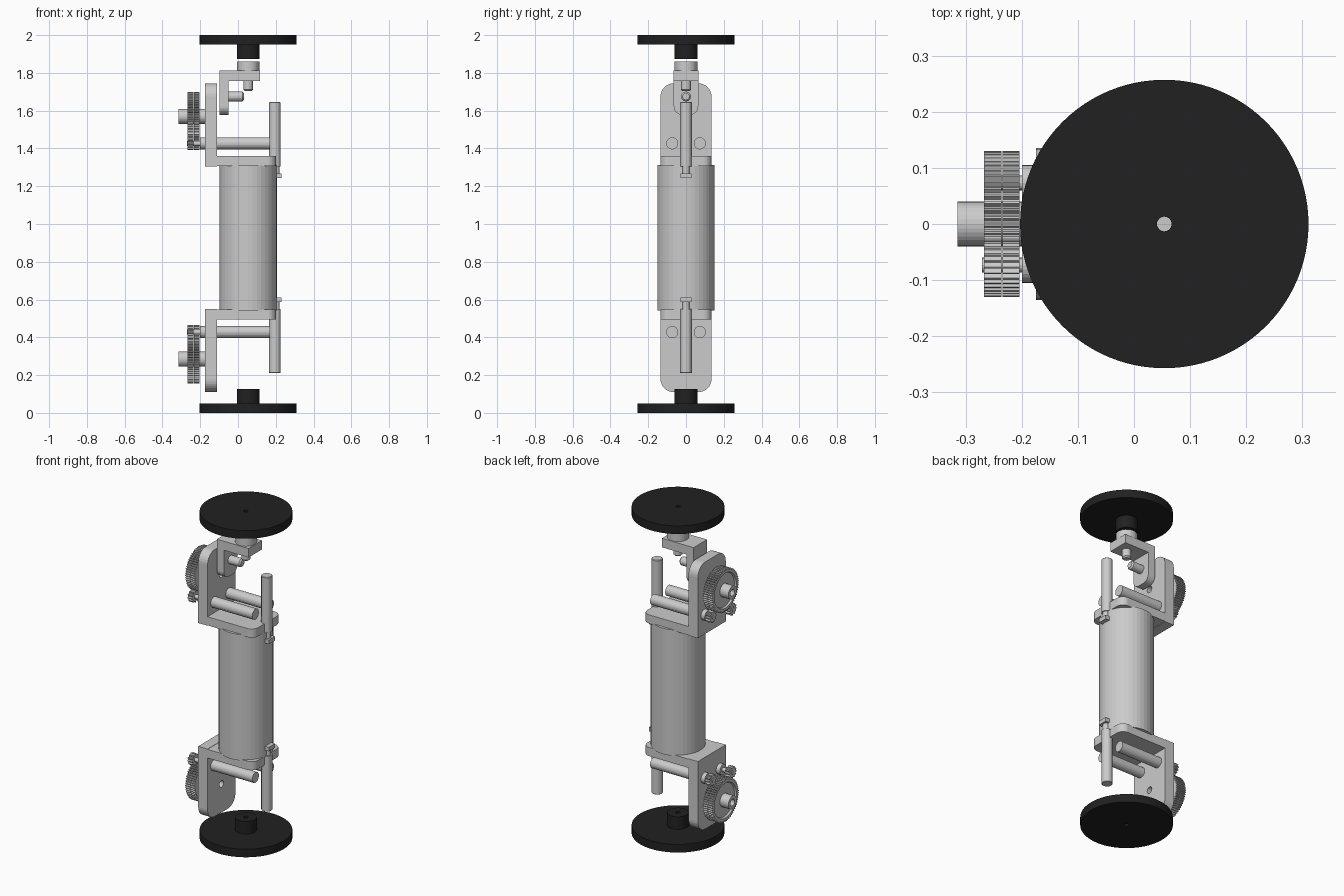
import bpy, bmesh, math
from mathutils import Vector

if "Cube" in bpy.data.objects:
    bpy.data.objects.remove(bpy.data.objects["Cube"])

MID = 0.9275      # mirror plane between upper and lower drive units
CX = 0.054        # axis of body and discs


def finish(name, bm, mat=None, smooth=False):
    bmesh.ops.remove_doubles(bm, verts=bm.verts, dist=1e-5)
    bmesh.ops.recalc_face_normals(bm, faces=bm.faces)
    me = bpy.data.meshes.new(name)
    bm.to_mesh(me)
    bm.free()
    ob = bpy.data.objects.new(name, me)
    bpy.context.collection.objects.link(ob)
    if mat:
        me.materials.append(mat)
    if smooth:
        bpy.ops.object.select_all(action='DESELECT')
        ob.select_set(True)
        bpy.context.view_layer.objects.active = ob
        bpy.ops.object.shade_smooth_by_angle(angle=math.radians(30))
    return ob


def turned(name, prof, loc, axis='Z', segs=32, depth=0, mat=None, smooth=False):
    """Closed (radius, height, toothed) profile revolved about an axis."""
    bm = bmesh.new()
    rings = []
    for p in prof:
        r, h, toothed = (*p, False)[:3]
        ring = []
        for i in range(segs):
            a = 2 * math.pi * i / segs
            q = r - (depth if toothed and i % 4 > 1 else 0)
            c, s = q * math.cos(a), q * math.sin(a)
            co = (c, s, h) if axis == 'Z' else (h, c, s)
            ring.append(bm.verts.new(Vector(co) + Vector(loc)))
        rings.append(ring)
    for k in range(len(rings)):
        a, b = rings[k - 1], rings[k]
        if prof[k - 1][0] == 0 and prof[k][0] == 0:
            continue
        for i in range(segs):
            j = (i + 1) % segs
            if prof[k - 1][0] == 0:
                bm.faces.new((a[0], b[i], b[j])) if i == 0 else bm.faces.new((a[i], b[i], b[j]))
            elif prof[k][0] == 0:
                bm.faces.new((a[i], a[j], b[i]))
            else:
                bm.faces.new((a[i], a[j], b[j], b[i]))
    return finish(name, bm, mat, smooth)


def rod(name, r, h0, h1, loc, axis='Z', segs=32, cham=0.0, smooth=False):
    """Plain cylinder from h0 to h1, optional chamfer at the h1 end."""
    prof = [(0, h0), (r, h0)]
    if cham:
        prof += [(r, h1 - math.copysign(cham, h1 - h0)), (r - cham, h1), (0, h1)]
    else:
        prof += [(r, h1), (0, h1)]
    return turned(name, prof, loc, axis, segs, smooth=smooth)


def tongue(half, start, end, r, n=8):
    """Strip outline (across, along) with both corners rounded at the far end."""
    d = math.copysign(1, end - start)
    pts = [(half, start)]
    for sx in (1, -1):
        for i in range(n + 1):
            a = math.pi / 2 * (i / n if sx == 1 else 1 - i / n)
            pts.append((sx * (half - r + r * math.cos(a)), end + d * r * (math.sin(a) - 1)))
    return pts + [(-half, start)]


def slab(name, pts, lo, hi, axis):
    """Outline extruded along x (outline in y,z) or z (outline in y,x)."""
    bm = bmesh.new()
    place = (lambda u, v, w: (w, u, v)) if axis == 'X' else (lambda u, v, w: (v, u, w))
    a = [bm.verts.new(place(u, v, lo)) for u, v in pts]
    b = [bm.verts.new(place(u, v, hi)) for u, v in pts]
    bm.faces.new(a)
    bm.faces.new(b)
    for i in range(len(a)):
        j = (i + 1) % len(a)
        bm.faces.new((a[i], a[j], b[j], b[i]))
    return finish(name, bm)


def gear(name, r, bore, x0, x1, y, z, teeth, depth, recess=0.0):
    prof = [(bore, x1), (r, x1, True), (r, x0, True)]
    if recess:
        prof += [(r * 0.82, x0), (r * 0.78, x0 + recess), (bore, x0 + recess)]
    else:
        prof += [(bore, x0)]
    return turned(name, prof, (0, y, z), 'X', teeth * 4, depth)


black = bpy.data.materials.new("black_rubber")
black.diffuse_color = (0.015, 0.015, 0.015, 1)
black.use_nodes = True
black.node_tree.nodes["Principled BSDF"].inputs["Base Color"].default_value = black.diffuse_color

# Main body tube
rod("body_cylinder", 0.152, 0.542, 1.313, (CX, 0, 0), segs=40)

# End discs with bored hubs
for name, z, s in (("bottom_disc", 0.0, 1), ("top_disc", 2.0, -1)):
    turned(name, [(0.013, z), (0.257, z), (0.257, z + s * 0.05), (0.06, z + s * 0.05),
                  (0.06, z + s * 0.127), (0.013, z + s * 0.127)],
           (CX, 0, 0), segs=96, mat=black, smooth=True)

# Upper and lower drive units, mirrored about MID
for tag, s in (("upper", 1), ("lower", -1)):
    def Z(z):
        return MID + s * (z - MID)

    # Bracket: upright plate with axle hole, and flat plate on the body
    plate = slab(tag + "_bracket_upright", tongue(0.135, Z(1.305), Z(1.745), 0.07), -0.175, -0.112, 'X')
    cut = rod(tag + "_axle_hole_cutter", 0.02, -0.25, 0, (0, 0, Z(1.57)), 'X')
    cut.hide_render = True
    cut.hide_viewport = True
    mod = plate.modifiers.new("axle_hole", 'BOOLEAN')
    mod.operation = 'DIFFERENCE'
    mod.object = cut
    slab(tag + "_bracket_base", tongue(0.135, -0.112, 0.2, 0.045), Z(1.307), Z(1.36), 'Z')

    # Large double gear on a hollow hub
    zc = Z(1.57)
    gear(tag + "_outer_gear", 0.13, 0.038, -0.267, -0.236, 0, zc, 60, 0.009, 0.01)
    gear(tag + "_inner_gear", 0.13, 0.038, -0.234, -0.204, 0, zc, 60, 0.009)
    turned(tag + "_gear_hub", [(0.02, -0.315), (0.04, -0.315), (0.04, -0.174), (0.02, -0.174)],
           (0, 0, zc), 'X', 32)

    # Motors, each driving one layer of the large gear
    for side, y, x0, x1 in (("front", -0.073, -0.267, -0.236), ("back", 0.073, -0.234, -0.204)):
        zm = Z(1.427)
        rod(f"{tag}_{side}_motor", 0.032, -0.2, 0.17, (0, y, zm), 'X', 24)
        rod(f"{tag}_{side}_motor_shaft", 0.013, x0 - 0.004, -0.19, (0, y, zm), 'X', 16)
        gear(f"{tag}_{side}_pinion", 0.036, 0.013, x0, x1, y, zm, 12, 0.008)

    # Side actuator with thin neck and square foot
    rod(tag + "_actuator", 0.031, Z(1.305), Z(1.645), (0.195, 0, 0), segs=24, cham=0.003)
    rod(tag + "_actuator_neck", 0.018, Z(1.25), Z(1.31), (0.203, 0, 0), segs=16)
    slab(tag + "_actuator_foot", [(-0.03, 0.19), (0.03, 0.19), (0.03, 0.23), (-0.03, 0.23)],
         Z(1.243), Z(1.268), 'Z')

# Top angle bracket carrying the upper disc
slab("angle_bracket_arm", tongue(0.065, 1.812, 1.578, 0.045), -0.097, -0.05, 'X')
slab("angle_bracket_shelf", [(-0.065, -0.06), (0.065, -0.06), (0.065, 0.117), (-0.065, 0.117)],
     1.757, 1.812, 'Z')
rod("disc_mount", 0.06, 1.81, 1.86, (CX, 0, 0), segs=32)
rod("vertical_pin", 0.026, 1.76, 1.703, (CX, 0, 0), segs=20, cham=0.008)
rod("horizontal_pin", 0.026, -0.055, 0.031, (0, 0, 1.675), 'X', 20, 0.008)
